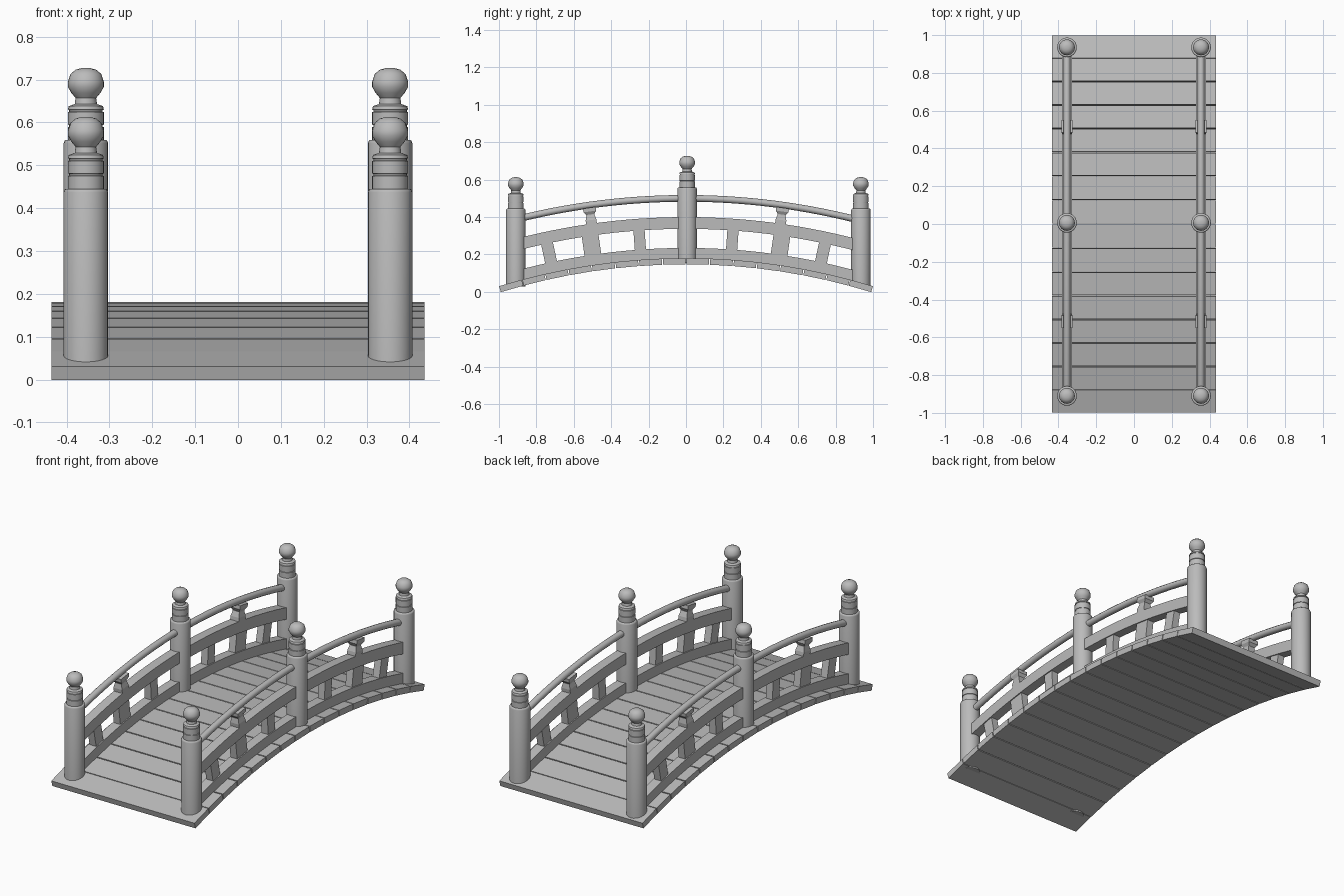
import bpy, bmesh, math
from mathutils import Matrix

if "Cube" in bpy.data.objects:
    bpy.data.objects.remove(bpy.data.objects["Cube"], do_unlink=True)

stone = bpy.data.materials.new("grey stone")
stone.use_nodes = True
COLOR = (0.5, 0.5, 0.5, 1)
stone.diffuse_color = COLOR
stone.node_tree.nodes["Principled BSDF"].inputs["Base Color"].default_value = COLOR

R = 3.4              # radius of the walking surface
CENTRE_Z = 0.18 - R  # centre of every arc, at y = 0
SIDE_X = 0.355       # railing distance from the middle


def finish(bm, name, smooth=None):
    bmesh.ops.recalc_face_normals(bm, faces=bm.faces)
    mesh = bpy.data.meshes.new(name)
    bm.to_mesh(mesh)
    bm.free()
    mesh.materials.append(stone)
    ob = bpy.data.objects.new(name, mesh)
    bpy.context.collection.objects.link(ob)
    if smooth:
        bpy.ops.object.select_all(action='DESELECT')
        ob.select_set(True)
        bpy.context.view_layer.objects.active = ob
        bpy.ops.object.shade_smooth_by_angle(angle=math.radians(smooth))
    return ob


def radial(x, y, r):
    """Frame standing on the arc of radius r at position y, leaning outwards."""
    a = math.asin(y / r)
    return (Matrix.Translation((x, y, CENTRE_Z + r * math.cos(a)))
            @ Matrix.Rotation(-a, 4, 'X'))


def sweep(name, x, section, y0, y1, steps, smooth):
    """Sweep an (x, radius) section along the arc."""
    bm = bmesh.new()
    rings = []
    for i in range(steps + 1):
        a = math.asin((y0 + (y1 - y0) * i / steps) / section[0][1])
        rings.append([bm.verts.new((x + sx, r * math.sin(a), CENTRE_Z + r * math.cos(a)))
                      for sx, r in section])
    n = len(section)
    for p, q in zip(rings, rings[1:]):
        for j in range(n):
            k = (j + 1) % n
            bm.faces.new((p[j], p[k], q[k], q[j]))
    bm.faces.new(rings[0])
    bm.faces.new(rings[-1])
    return finish(bm, name, smooth)


def stack(name, matrix, levels):
    """Square tower from (half x, half y, height) levels."""
    bm = bmesh.new()
    rings = [[bm.verts.new(matrix @ Matrix.Translation((sx * hx, sy * hy, h)).translation)
              for sx, sy in ((-1, -1), (1, -1), (1, 1), (-1, 1))] for hx, hy, h in levels]
    for p, q in zip(rings, rings[1:]):
        for j in range(4):
            k = (j + 1) % 4
            bm.faces.new((p[j], p[k], q[k], q[j]))
    bm.faces.new(rings[0])
    bm.faces.new(rings[-1])
    return finish(bm, name)


def lathe(name, x, y, profile, sides=24):
    bm = bmesh.new()
    rings = [[bm.verts.new((x + r * math.cos(math.tau * i / sides),
                            y + r * math.sin(math.tau * i / sides), z))
              for i in range(sides)] for r, z in profile]
    for p, q in zip(rings, rings[1:]):
        for j in range(sides):
            k = (j + 1) % sides
            bm.faces.new((p[j], p[k], q[k], q[j]))
    bm.faces.new(rings[0])
    bm.faces.new(rings[-1])
    return finish(bm, name, 40)


# Deck planks
PLANKS = 16
half_angle = math.asin(1 / R)
step = 2 * half_angle / PLANKS
for i in range(PLANKS):
    y = R * math.sin(-half_angle + step * (i + 0.5))
    half = R * step / 2 - 0.003
    if i in (0, PLANKS - 1):
        half += 0.002
    stack("deck_plank", radial(0, y, R), [(0.435, half, -0.033), (0.435, half, 0)])

# Post outline: shaft, two collars, neck and ball, heights above the shaft top
CAP = [(0.047, 0.006), (0.042, 0.006), (0.042, 0.036), (0.039, 0.037), (0.039, 0.041),
       (0.042, 0.042), (0.042, 0.071), (0.039, 0.072), (0.039, 0.076), (0.042, 0.077),
       (0.040, 0.085), (0.026, 0.090), (0.024, 0.104), (0.034, 0.116), (0.042, 0.130),
       (0.042, 0.142), (0.036, 0.160), (0.024, 0.170), (0.010, 0.174)]
POSTS = ((-0.91, 0.028, 0.439), (0.006, 0.155, 0.553), (0.935, 0.028, 0.439))


def box_section(half, low, high):
    return [(-half, low), (half, low), (half, high), (-half, high)]


for side, x in (("left", SIDE_X), ("right", -SIDE_X)):
    # Posts
    for y, base, top in POSTS:
        shaft = [(0.052, base), (0.052, top - 0.002), (0.050, top + 0.004)]
        lathe(side + "_post", x, y, shaft + [(r, top + h) for r, h in CAP])

    # Curved beams and round handrail
    sweep(side + "_lower_beam", x, box_section(0.026, R - 0.002, R + 0.055), -0.9, 0.92, 28, 30)
    sweep(side + "_upper_beam", x, box_section(0.026, R + 0.157, R + 0.22), -0.9, 0.92, 28, 30)
    circle = [(0.018 * math.cos(math.tau * i / 12), R + 0.32 + 0.018 * math.sin(math.tau * i / 12))
              for i in range(12)]
    sweep(side + "_handrail", x, circle, -0.9, 0.92, 28, 40)

    # Struts between the beams, and brackets under the handrail
    for y, half in ((0.24, 0.03), (0.49, 0.045), (0.71, 0.032)):
        for s in (-1, 1):
            stack(side + "_strut", radial(x, s * y, R),
                  [(0.02, half, 0.05), (0.02, half, 0.16)])
    for s in (-1, 1):
        stack(side + "_bracket", radial(x, s * 0.505, R + 0.22),
              [(0.026, 0.029, -0.002), (0.026, 0.029, 0.02), (0.02, 0.022, 0.045),
               (0.02, 0.022, 0.05), (0.03, 0.034, 0.066), (0.03, 0.034, 0.086)])
